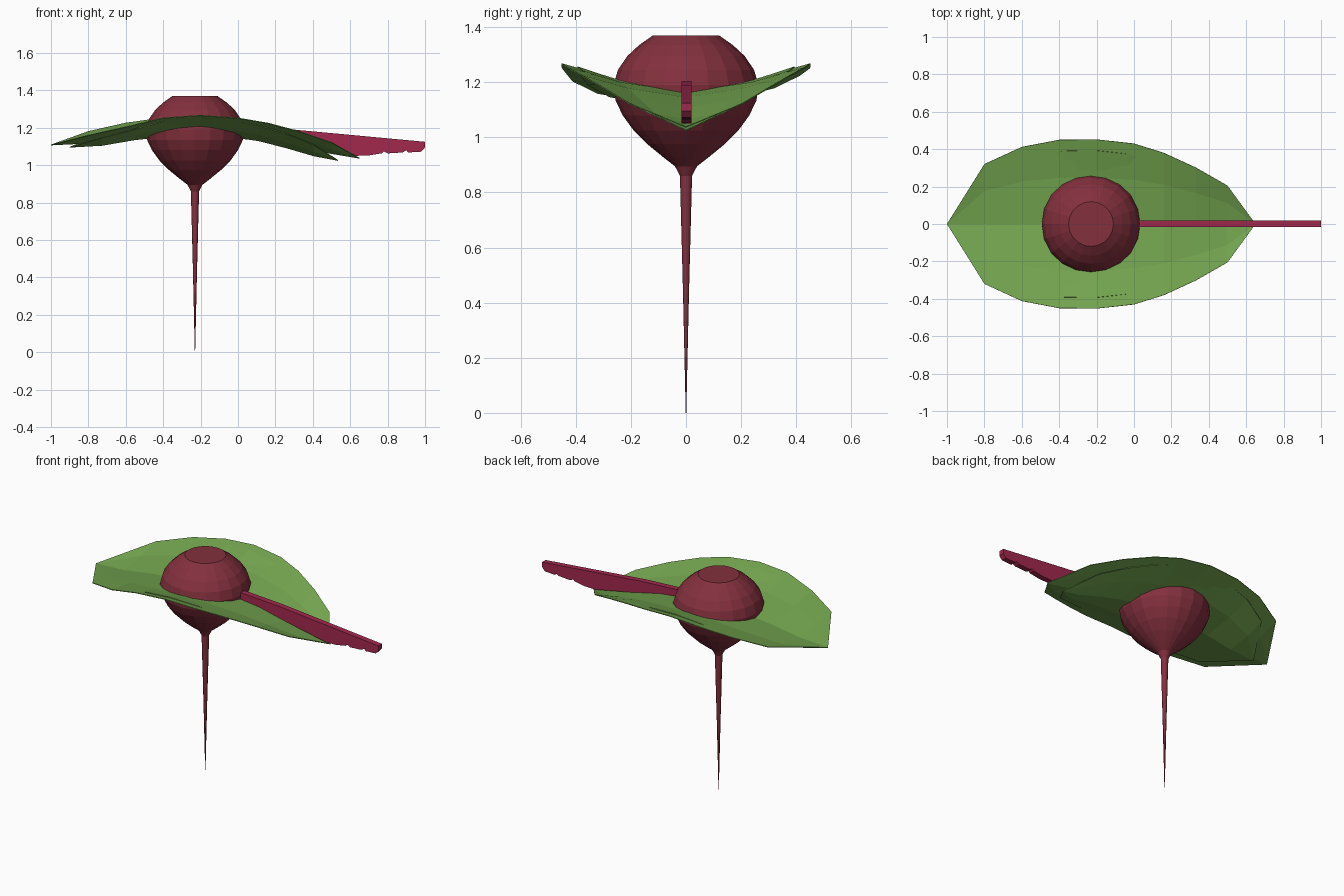
import bpy, bmesh, math

if "Cube" in bpy.data.objects:
    bpy.data.objects.remove(bpy.data.objects["Cube"])

CX = -0.23  # bulb axis


def material(name, rgb):
    m = bpy.data.materials.new(name)
    m.diffuse_color = (*rgb, 1)
    m.use_nodes = True
    m.node_tree.nodes["Principled BSDF"].inputs["Base Color"].default_value = m.diffuse_color
    return m


def finish(name, bm, mat):
    bmesh.ops.recalc_face_normals(bm, faces=bm.faces)
    me = bpy.data.meshes.new(name)
    bm.to_mesh(me)
    bm.free()
    me.materials.append(mat)
    ob = bpy.data.objects.new(name, me)
    bpy.context.collection.objects.link(ob)
    return ob


maroon = material("beet maroon", (0.23, 0.03, 0.048))
crimson = material("stalk crimson", (0.36, 0.022, 0.075))
green = material("leaf green", (0.175, 0.38, 0.08))

# Bulb with long tap root: lathed profile (radius, z)
profile = [(0.12, 1.37), (0.17, 1.335), (0.213, 1.295), (0.247, 1.245), (0.263, 1.19),
           (0.256, 1.135), (0.23, 1.08), (0.19, 1.025), (0.14, 0.975), (0.085, 0.93),
           (0.04, 0.895), (0.022, 0.86), (0.011, 0.44), (0.001, 0.0)]
SIDES = 20
bm = bmesh.new()
rings = [[bm.verts.new((CX + r * math.cos(2 * math.pi * i / SIDES),
                        r * math.sin(2 * math.pi * i / SIDES), z))
          for i in range(SIDES)] for r, z in profile]
for a, b in zip(rings, rings[1:]):
    for i in range(SIDES):
        j = (i + 1) % SIDES
        bm.faces.new((a[i], a[j], b[j], b[i]))
bm.faces.new(rings[0])
bm.faces.new(rings[-1])
finish("bulb_and_root", bm, maroon)

# Leaf stations: x, half width, midrib z, edge z
stations = [(-0.80, 0.32, 1.118, 1.18), (-0.60, 0.412, 1.148, 1.225), (-0.40, 0.45, 1.166, 1.253),
            (-0.20, 0.452, 1.17, 1.267), (0.0, 0.43, 1.162, 1.252), (0.16, 0.38, 1.143, 1.225),
            (0.33, 0.302, 1.105, 1.18), (0.50, 0.205, 1.062, 1.122)]
# (fraction across, fraction of rise): shallow curve that steepens to the rim
ACROSS = [(-1, 1), (-0.55, 0.4), (0, 0), (0.55, 0.4), (1, 1)]


def leaf(name, scale, drop):
    bm = bmesh.new()

    def vert(x, y, z):
        return bm.verts.new((CX + (x - CX) * scale, y * scale, z - drop))

    rows = [[vert(x, w * f, zm + (ze - zm) * r - (0.02 if f == -1 and x < -0.5 else 0))
             for f, r in ACROSS] for x, w, zm, ze in stations]
    for a, b in zip(rows, rows[1:]):
        for i in range(4):
            bm.faces.new((a[i], b[i], b[i + 1], a[i + 1]))
    for tip, row in ((vert(-1.0, 0, 1.108), rows[0]), (vert(0.65, 0, 1.037), rows[-1])):
        for i in range(4):
            bm.faces.new((tip, row[i], row[i + 1]))
    ob = finish(name, bm, green)
    mod = ob.modifiers.new("thickness", 'SOLIDIFY')
    mod.thickness = 0.004
    mod.offset = 0


leaf("leaf_blade", 1.0, 0.0)
leaf("leaf_under_layer", 0.87, 0.012)

# Stalk: thin fin with a stepped lower edge, extruded across y
outline = [(-0.10, 1.17), (0.04, 1.205), (0.30, 1.19), (1.0, 1.125), (1.0, 1.095),
           (0.98, 1.072), (0.91, 1.068), (0.90, 1.08), (0.88, 1.068), (0.80, 1.063),
           (0.78, 1.074), (0.77, 1.064), (0.70, 1.052), (0.63, 1.05), (0.50, 1.075),
           (0.30, 1.115), (0.04, 1.15), (-0.10, 1.15)]
bm = bmesh.new()
face = bm.faces.new([bm.verts.new((x, -0.016, z)) for x, z in outline])
ext = bmesh.ops.extrude_face_region(bm, geom=[face])
for v in ext["geom"]:
    if isinstance(v, bmesh.types.BMVert):
        v.co.y = 0.02
finish("stalk", bm, crimson)
